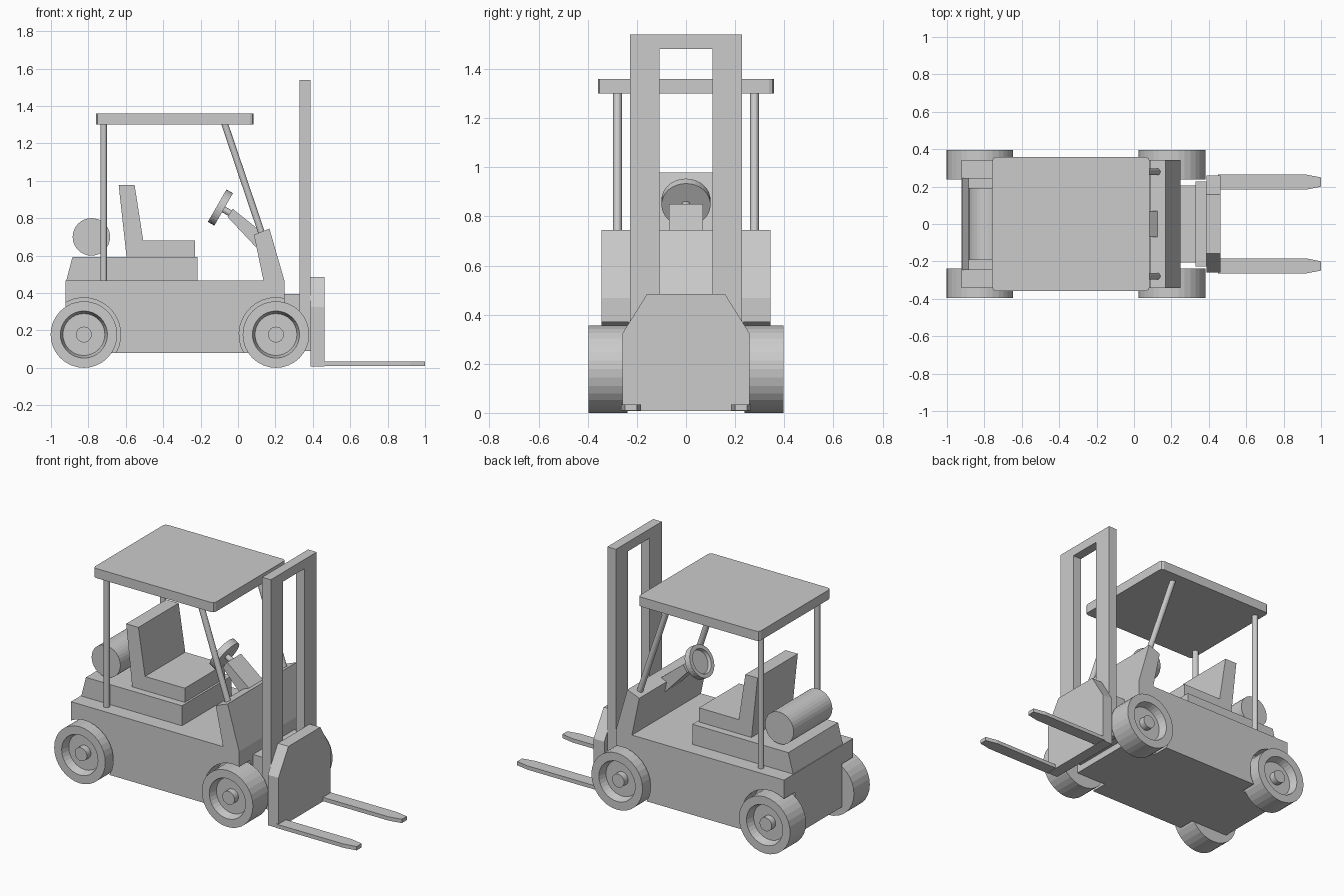
import bpy, bmesh
from math import cos, sin, pi, atan2, asin
from mathutils import Vector

if "Cube" in bpy.data.objects:
    bpy.data.objects.remove(bpy.data.objects["Cube"])


def finish(name, bm):
    bmesh.ops.recalc_face_normals(bm, faces=bm.faces)
    me = bpy.data.meshes.new(name)
    bm.to_mesh(me)
    bm.free()
    ob = bpy.data.objects.new(name, me)
    bpy.context.collection.objects.link(ob)
    return ob


def prism(name, pts, a, b, axis='y'):
    """Extrude a 2D profile from a to b along an axis."""
    place = {'x': lambda p, t: (t, p[0], p[1]),
             'y': lambda p, t: (p[0], t, p[1]),
             'z': lambda p, t: (p[0], p[1], t)}[axis]
    bm = bmesh.new()
    lo = [bm.verts.new(place(p, a)) for p in pts]
    hi = [bm.verts.new(place(p, b)) for p in pts]
    bm.faces.new(lo)
    bm.faces.new(hi)
    for i in range(len(pts)):
        j = (i + 1) % len(pts)
        bm.faces.new((lo[i], lo[j], hi[j], hi[i]))
    return finish(name, bm)


def box(name, x0, x1, y0, y1, z0, z1):
    return prism(name, [(x0, z0), (x1, z0), (x1, z1), (x0, z1)], y0, y1)


def lathe(name, origin, axis, profile, n=32):
    """Spin (radius, height) points round an axis, capping both ends."""
    q = Vector(axis).to_track_quat('Z', 'Y')
    o = Vector(origin)
    bm = bmesh.new()
    rings = [[bm.verts.new(o + q @ Vector((r * cos(2 * pi * k / n), r * sin(2 * pi * k / n), h)))
              for k in range(n)] for r, h in profile]
    for r0, r1 in zip(rings, rings[1:]):
        for k in range(n):
            m = (k + 1) % n
            bm.faces.new((r0[k], r0[m], r1[m], r1[k]))
    bm.faces.new(rings[0])
    bm.faces.new(rings[-1])
    return finish(name, bm)


def rod(name, p, q, r, n=32):
    d = Vector(q) - Vector(p)
    return lathe(name, p, d, [(r, 0), (r, d.length)], n)


REAR, FRONT, AXLE, ARCH = -0.824, 0.203, 0.178, 0.197
BACK, NOSE, FLOOR, DECK, HALF = -0.922, 0.248, 0.078, 0.467, 0.343


def arch(cx, a0, a1, n=12):
    return [(cx + ARCH * cos(a0 + (a1 - a0) * k / n), AXLE + ARCH * sin(a0 + (a1 - a0) * k / n))
            for k in range(n + 1)]


# Chassis core and side flanks with wheel arches
box("chassis", BACK, NOSE, -0.235, 0.235, FLOOR, DECK)
low = asin((FLOOR - AXLE) / ARCH)
up_r = pi / 2 + asin((REAR - BACK) / ARCH)
up_f = pi / 2 - asin((NOSE - FRONT) / ARCH)
flank = ([(BACK, DECK)] + arch(REAR, up_r, low) + arch(FRONT, pi - low, up_f) + [(NOSE, DECK)])
for s, side in ((1, "left"), (-1, "right")):
    prism(f"{side}_flank", flank, s * 0.235, s * HALF)

# Front cowl and engine cover
prism("front_cowl", [(0.136, DECK), (NOSE, DECK), (0.168, 0.744), (0.085, 0.712)], -HALF, HALF)
prism("engine_cover", [(-0.918, DECK), (-0.217, DECK), (-0.217, 0.567), (-0.217, 0.593),
                       (-0.885, 0.593)], -0.247, 0.247)

# Seat and gas tank
prism("seat", [(-0.596, 0.593), (-0.23, 0.593), (-0.23, 0.682), (-0.507, 0.682),
               (-0.553, 0.978), (-0.638, 0.978)], -0.2, 0.2)
rod("gas_tank", (-0.784, -0.192, 0.7), (-0.784, 0.192, 0.7), 0.1)

# Steering column, shaft and dished wheel
prism("steering_column", [(-0.028, 0.85), (-0.056, 0.807), (0.094, 0.647), (0.15, 0.68),
                          (0.125, 0.727)], -0.07, 0.07)
down = Vector((0.87, 0, -0.5)).normalized()
hub = Vector((-0.094, 0, 0.857))
rod("steering_shaft", hub, hub + down * 0.09, 0.017, 16)
lathe("steering_wheel", hub, -down, [(0.1, -0.02), (0.1, 0.02), (0.075, 0.02), (0.07, 0.0)])

# Wheels with recessed rims and hubs
for s, side in ((1, "left"), (-1, "right")):
    for cx, end in ((FRONT, "front"), (REAR, "rear")):
        lathe(f"{end}_{side}_wheel", (cx, 0, AXLE), (0, s, 0),
              [(0.178, 0.238), (0.178, 0.396), (0.126, 0.396), (0.112, 0.345),
               (0.042, 0.345), (0.042, 0.385)])

# Overhead guard and its posts
c = 0.02
x0, x1, w = -0.758, 0.083, 0.358
prism("roof", [(x0 + c, -w), (x1 - c, -w), (x1 - c * .3, -w + c * .3), (x1, -w + c), (x1, w - c),
               (x1 - c * .3, w - c * .3), (x1 - c, w), (x0 + c, w), (x0 + c * .3, w - c * .3),
               (x0, w - c), (x0, -w + c), (x0 + c * .3, -w + c * .3)], 1.3, 1.36, 'z')
for s, side in ((1, "left"), (-1, "right")):
    y = s * 0.279
    rod(f"rear_{side}_post", (-0.718, y, DECK - 0.01), (-0.718, y, 1.31), 0.018, 16)
    rod(f"front_{side}_post", (-0.073, y, 1.31), (0.13, y, 0.71), 0.018, 16)

# Mast frame and its mount
prism("mast", [(-0.228, 0.09), (-0.228, 1.54), (0.228, 1.54), (0.228, 0.09), (0.107, 0.09),
               (0.107, 1.482), (-0.107, 1.482), (-0.107, 0.09)], 0.328, 0.388, 'x')
box("mast_mount", NOSE - 0.01, 0.33, -0.205, 0.205, 0.12, 0.395)

# Carriage plate and tapered forks
prism("carriage", [(-0.258, 0.008), (0.258, 0.008), (0.258, 0.325), (0.158, 0.485),
                   (-0.158, 0.485), (-0.258, 0.325)], 0.388, 0.462, 'x')
for s, side in ((1, "left"), (-1, "right")):
    prism(f"{side}_fork", [(0.45, s * 0.184), (0.92, s * 0.184), (1.0, s * 0.2), (1.0, s * 0.249),
                           (0.92, s * 0.264), (0.45, s * 0.264)], 0.01, 0.034, 'z')
